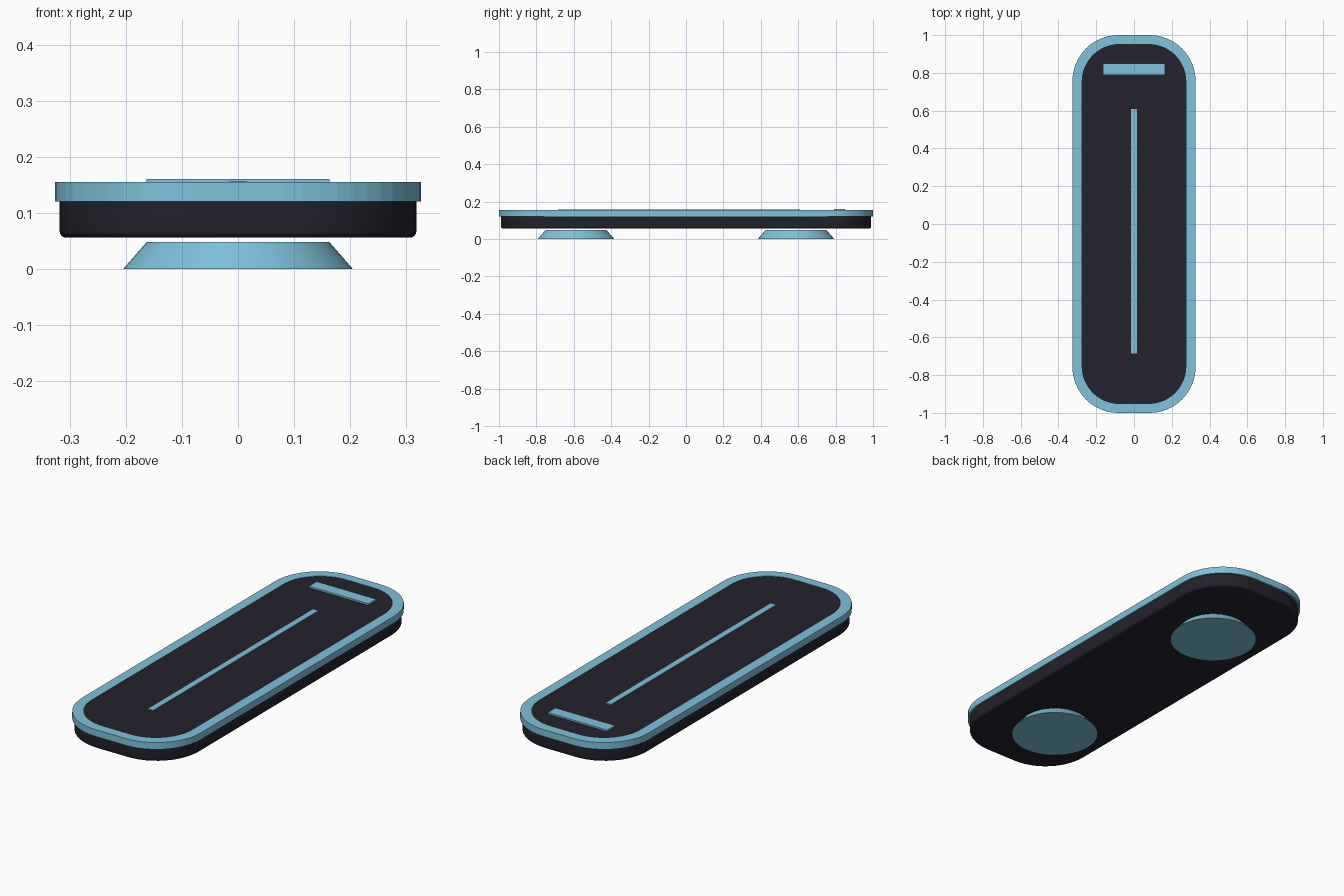
import bpy, bmesh, math

cube = bpy.data.objects.get("Cube")
if cube:
    bpy.data.objects.remove(cube, do_unlink=True)


def make_material(name, rgb):
    mat = bpy.data.materials.new(name)
    mat.use_nodes = True
    mat.diffuse_color = (*rgb, 1)
    mat.node_tree.nodes["Principled BSDF"].inputs["Base Color"].default_value = (*rgb, 1)
    return mat


BLUE = make_material("light blue", (0.21, 0.54, 0.71))
DARK = make_material("dark navy", (0.017, 0.016, 0.026))


def rounded_outline(hx, hy, r, steps=12):
    """Counter-clockwise rounded rectangle."""
    points = []
    for i, (sx, sy) in enumerate([(1, 1), (-1, 1), (-1, -1), (1, -1)]):
        for k in range(steps + 1):
            a = math.pi / 2 * (i + k / steps)
            points.append((sx * (hx - r) + r * math.cos(a),
                           sy * (hy - r) + r * math.sin(a)))
    return points


def loft(name, rings, mat, closed=False):
    """Skin (outline, height) rings; cap the ends, or join them into a frame."""
    bm = bmesh.new()
    loops = [[bm.verts.new((x, y, z)) for x, y in outline] for outline, z in rings]
    pairs = list(zip(loops, loops[1:]))
    if closed:
        pairs.append((loops[-1], loops[0]))
    else:
        bm.faces.new(loops[0][::-1])
        bm.faces.new(loops[-1])
    for low, high in pairs:
        n = len(low)
        for i in range(n):
            j = (i + 1) % n
            bm.faces.new((low[i], low[j], high[j], high[i]))
    bmesh.ops.recalc_face_normals(bm, faces=bm.faces)
    mesh = bpy.data.meshes.new(name)
    bm.to_mesh(mesh)
    bm.free()
    mesh.materials.append(mat)
    obj = bpy.data.objects.new(name, mesh)
    bpy.context.collection.objects.link(obj)
    return obj


def smooth(obj):
    bpy.ops.object.select_all(action="DESELECT")
    obj.select_set(True)
    bpy.context.view_layer.objects.active = obj
    bpy.ops.object.shade_smooth_by_angle(angle=math.radians(35))


def box(name, center, size, mat):
    bpy.ops.mesh.primitive_cube_add(size=1, location=center)
    obj = bpy.context.object
    obj.name = name
    obj.scale = size
    obj.data.materials.append(mat)


# Deck with a rounded bottom edge
HX, HY, R, BEVEL, BOTTOM = 0.318, 0.99, 0.235, 0.012, 0.056
rings = []
for k in range(5):
    a = math.pi / 2 * k / 4
    inset = BEVEL * (1 - math.sin(a))
    rings.append((rounded_outline(HX - inset, HY - inset, R - inset),
                  BOTTOM + BEVEL * (1 - math.cos(a))))
rings.append((rounded_outline(HX, HY, R), 0.13))
rings.append((rounded_outline(0.29, 0.965, 0.21), 0.13))
rings.append((rounded_outline(0.29, 0.965, 0.21), 0.153))
smooth(loft("deck", rings, DARK))

# Trim frame around the top edge
outer = rounded_outline(0.326, 1.0, 0.243)
inner = rounded_outline(0.277, 0.953, 0.2)
loft("edge_trim", [(outer, 0.121), (outer, 0.155), (inner, 0.155), (inner, 0.121)],
     BLUE, closed=True)

# Raised markings on the deck
box("center_stripe", (0, -0.038, 0.154), (0.031, 1.295, 0.006), BLUE)
box("cross_bar", (0, 0.82, 0.156), (0.326, 0.06, 0.01), BLUE)

# Flared round feet
for label, side in (("front", -1), ("back", 1)):
    bpy.ops.mesh.primitive_cone_add(vertices=48, radius1=0.205, radius2=0.163, depth=0.048,
                                    location=(0, side * 0.588, 0.024))
    foot = bpy.context.object
    foot.name = label + "_foot"
    foot.data.materials.append(BLUE)
    smooth(foot)
